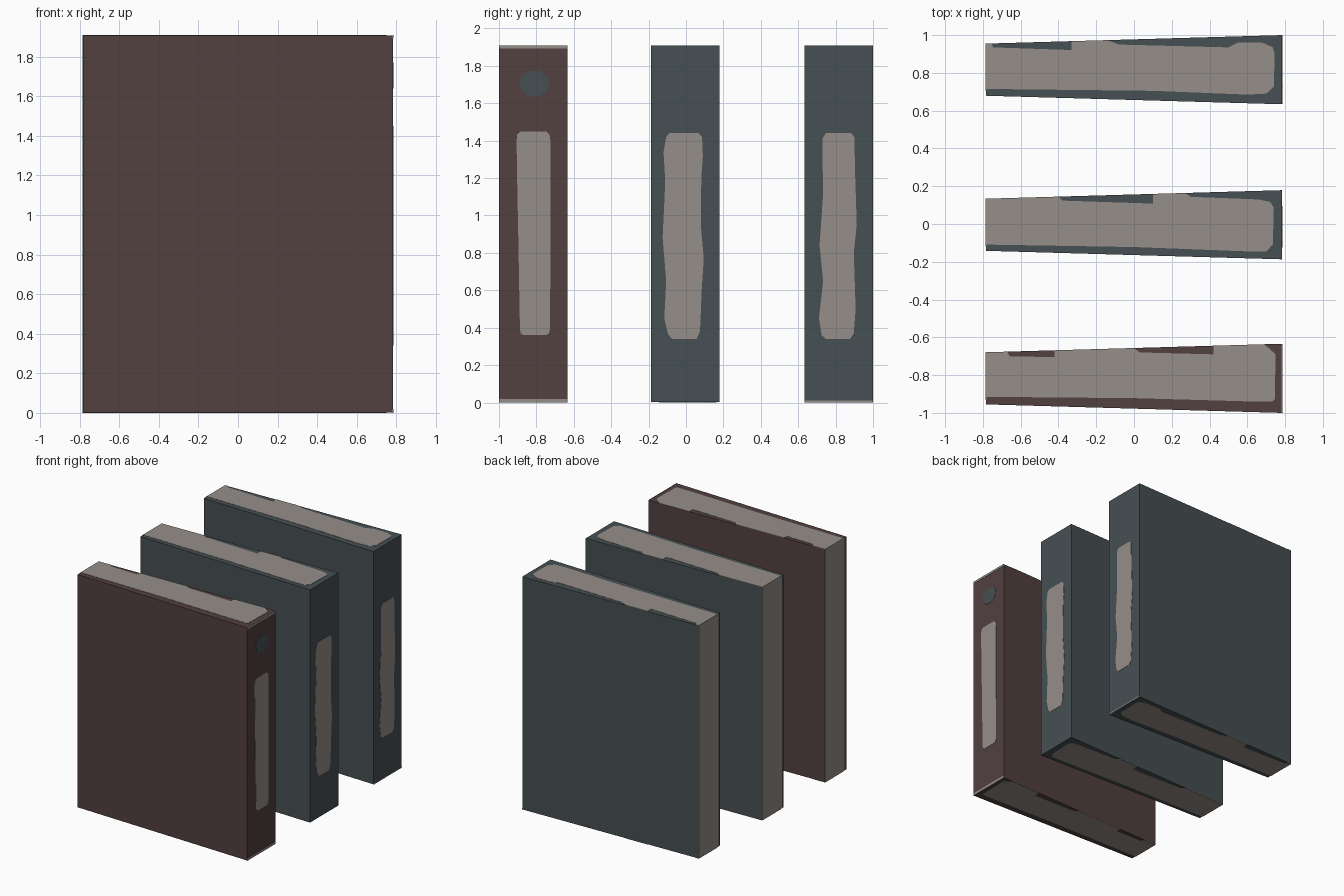
import bpy, bmesh, math
from mathutils import Vector


def material(name, rgb):
    m = bpy.data.materials.new(name)
    m.diffuse_color = (*rgb, 1)
    return m


MAROON = material("maroon cover", (0.085, 0.052, 0.051))
TEAL = material("slate teal cover", (0.062, 0.080, 0.087))
PAPER = material("grey paper", (0.300, 0.274, 0.249))

X, H, T = 0.785, 1.91, 0.002      # half depth, height, plate thickness
SPINE, FORE = 0.183, 0.138        # half widths at spine and at page edge


def prism(name, pts, shift, mat):
    """Solid between an outline and its shifted copy."""
    bm = bmesh.new()
    a = [bm.verts.new(p) for p in pts]
    b = [bm.verts.new(Vector(p) + Vector(shift)) for p in pts]
    bm.faces.new(a)
    bm.faces.new(b)
    for i in range(len(a)):
        j = (i + 1) % len(a)
        bm.faces.new((a[i], a[j], b[j], b[i]))
    bmesh.ops.recalc_face_normals(bm, faces=bm.faces)
    me = bpy.data.meshes.new(name)
    bm.to_mesh(me)
    bm.free()
    me.materials.append(mat)
    ob = bpy.data.objects.new(name, me)
    bpy.context.collection.objects.link(ob)


def half(x):
    return FORE + (SPINE - FORE) * (x + X) / (2 * X)


def spine_plate(name, cy, outline, mat):
    prism(name, [(X - 2 * T, cy + y, z) for y, z in outline], (2 * T, 0, 0), mat)


def book(name, cy, cover, pages, label, strips):
    # tapered cover block
    xs = X - T
    prism(name + "_cover", [(-xs, cy - FORE, T), (xs, cy - SPINE, T),
                            (xs, cy + SPINE, T), (-xs, cy + FORE, T)],
          (0, 0, H - 2 * T), cover)
    # worn page blocks on top and bottom, kept inside the taper
    flat = [(x, cy + min(y, half(x))) for x, y in pages]
    prism(name + "_top_pages", [(x, y, H - 2 * T) for x, y in flat], (0, 0, 2 * T), PAPER)
    prism(name + "_bottom_pages", [(x, y, 0) for x, y in flat], (0, 0, 2 * T), PAPER)
    # page edge opposite the spine
    y0, y1 = cy - FORE + 0.024, cy + FORE
    prism(name + "_fore_edge", [(-X, y0, 0.004), (-X, y1, 0.004), (-X, y1, H), (-X, y0, H)],
          (2 * T, 0, 0), PAPER)
    # spine label and worn strips at the spine ends
    spine_plate(name + "_label", cy, label, PAPER)
    for i, (z0, z1) in enumerate(strips):
        spine_plate(f"{name}_worn_strip_{i}", cy,
                    [(-SPINE, z0), (SPINE, z0), (SPINE, z1), (-SPINE, z1)], PAPER)


E = 1.0  # any large value means "out to the cover edge"

book("front_book", -0.817, MAROON,
     [(-X, E), (-0.67, E), (-0.66, 0.117), (-0.42, 0.112), (-0.42, E), (0, E),
      (0.03, 0.137), (0.42, 0.127), (0.42, E), (0.69, E), (0.75, 0.127), (0.745, -0.113),
      (0.73, -0.123), (0.6, -0.122), (0, -0.105), (-X, -0.098)],
     [(-0.085, 1.435), (-0.065, 1.45), (0.07, 1.45), (0.088, 1.43), (0.092, 1.40),
      (0.091, 0.40), (0.085, 0.37), (0.07, 0.36), (-0.05, 0.36), (-0.067, 0.37),
      (-0.071, 0.40), (-0.08, 0.90), (-0.085, 1.15), (-0.089, 1.40)],
     [(0, 0.02), (1.893, H)])
book("middle_book", -0.004, TEAL,
     [(-X, E), (-0.40, E), (-0.38, 0.128), (0.10, 0.112), (0.10, E), (0.27, E),
      (0.30, 0.148), (0.66, 0.134), (0.72, 0.122), (0.74, 0.09), (0.735, -0.105),
      (0.70, -0.141), (0.6, -0.141), (0, -0.118), (-X, -0.105)],
     [(-0.085, 1.44), (0.07, 1.44), (0.09, 1.42), (0.094, 1.32), (0.086, 1.20),
      (0.083, 0.95), (0.099, 0.77), (0.088, 0.60), (0.079, 0.38), (0.06, 0.34),
      (-0.07, 0.34), (-0.092, 0.365), (-0.112, 0.45), (-0.102, 0.65), (-0.121, 0.88),
      (-0.107, 1.18), (-0.116, 1.34), (-0.102, 1.42)],
     [])
book("back_book", 0.817, TEAL,
     [(-X, E), (-0.755, E), (-0.745, 0.118), (-0.33, 0.104), (-0.33, E), (-0.14, E),
      (-0.08, 0.133), (0.50, 0.118), (0.55, 0.143), (0.68, 0.143), (0.735, 0.118),
      (0.745, 0.083), (0.74, -0.09), (0.70, -0.127), (0.6, -0.132), (0.1, -0.112),
      (-X, -0.102)],
     [(-0.07, 1.44), (0.065, 1.44), (0.083, 1.42), (0.088, 1.20), (0.096, 0.95),
      (0.08, 0.80), (0.09, 0.50), (0.08, 0.37), (0.06, 0.34), (-0.07, 0.34),
      (-0.092, 0.36), (-0.106, 0.45), (-0.084, 0.65), (-0.103, 0.84), (-0.085, 1.10),
      (-0.087, 1.41)],
     [(0, 0.01)])

# round spot on the front book's spine
spine_plate("spine_spot", -0.811,
            [(0.081 * math.cos(a), 1.705 + 0.07 * math.sin(a))
             for a in (i * math.tau / 10 for i in range(10))], TEAL)
